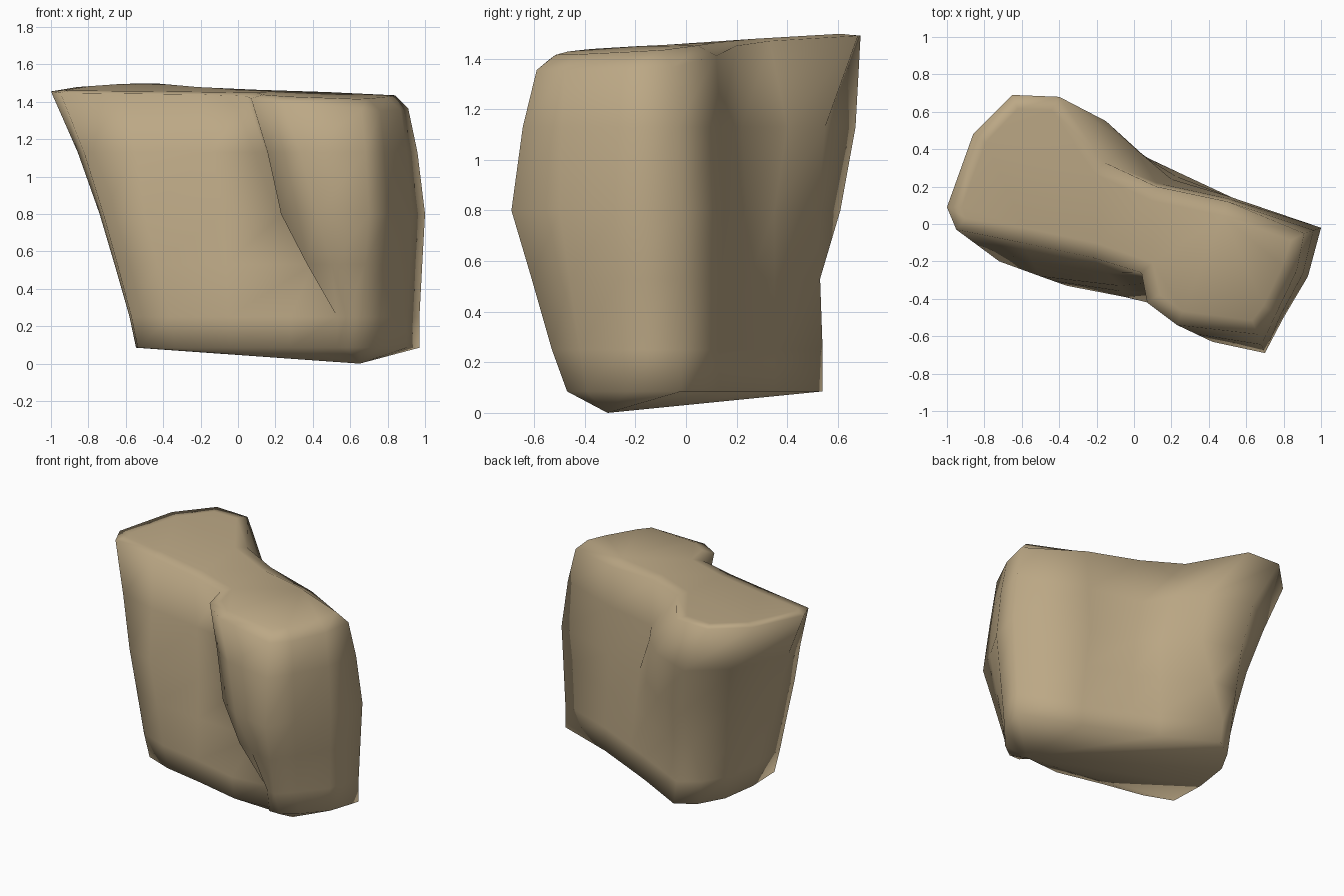
import bpy
import bmesh
from mathutils import Vector

default_cube = bpy.data.objects.get("Cube")
if default_cube:
    bpy.data.objects.remove(default_cube, do_unlink=True)


def flat_material(name, colour):
    material = bpy.data.materials.new(name)
    material.use_nodes = True
    material.diffuse_color = colour
    material.node_tree.nodes["Principled BSDF"].inputs["Base Color"].default_value = colour
    return material


def blend(first, second, amount):
    """Section lying between two other sections."""
    return [Vector(a).lerp(Vector(b), amount) for a, b in zip(first, second)]


def add_ring(bm, section, height):
    """Place a section; height is a rule giving z for each outline point."""
    return [bm.verts.new((x, y, height(x, y))) for x, y in section]


def bridge(bm, lower, upper):
    count = len(lower)
    for i in range(count):
        j = (i + 1) % count
        bm.faces.new((lower[i], lower[j], upper[j], upper[i]))


# Cross-sections, running from the narrow side along the front, then the back
foot = [(-.58, .02), (-.57, -.25), (-.36, -.33), (-.05, -.39), (.28, -.47), (.53, -.45),
        (.58, -.5), (.66, -.53), (.76, -.42), (.9, -.25), (.97, -.02), (.55, .13),
        (.25, .27), (.08, .35), (-.3, .54), (-.44, .45), (-.54, .28)]
waist = [(-.74, .04), (-.72, -.2), (-.5, -.28), (-.08, -.33), (.24, -.35), (.23, -.5),
         (.42, -.63), (.7, -.69), (.8, -.5), (.93, -.28), (1, -.02), (.5, .15),
         (.2, .24), (.07, .35), (-.14, .52), (-.4, .61), (-.62, .4)]
crown = [(-1, .09), (-.95, -.03), (-.6, -.1), (-.22, -.18), (.04, -.26), (.07, -.42),
         (.23, -.54), (.66, -.59), (.76, -.48), (.87, -.25), (.91, -.05), (.5, .12),
         (.12, .2), (-.16, .33), (-.4, .68), (-.65, .69), (-.86, .48)]

# The underside tucks in a little along the front
base = [(x * (.94 if x < 0 else 1), max(y, -.5) * (.94 if y < 0 else 1)) for x, y in foot]

# A slanting groove runs under the front bulge
hip = blend(foot, waist, .5)
hip[4] = Vector((.4, -.38))
hip[5] = Vector((.37, -.51))

# The back lobe overhangs the wall beside it
shoulder = blend(waist, crown, .45)
for i, point in ((-5, (.12, .22)), (-4, (.01, .4)), (-3, (-.15, .55)), (-2, (-.45, .67))):
    shoulder[i] = Vector(point)


def rim_height(x, y):
    return 1.45 + .06 * y - .09 * max(x, 0)


# Boulder body lofted through the sections
bm = bmesh.new()
rings = [
    add_ring(bm, base, lambda x, y: .085),
    add_ring(bm, foot, lambda x, y: .25),
    add_ring(bm, hip, lambda x, y: .53),
    add_ring(bm, waist, lambda x, y: .8),
    add_ring(bm, shoulder, lambda x, y: 1.13),
    add_ring(bm, crown, rim_height),
]
for lower, upper in zip(rings, rings[1:]):
    bridge(bm, lower, upper)

# Underside fans down to the lowest point
keel = bm.verts.new((.65, -.31, 0))
for i, vert in enumerate(rings[0]):
    bm.faces.new((rings[0][(i + 1) % len(rings[0])], vert, keel))

# Top with a worn rim, rising more above the wide right lobe
top = bm.faces.new(rings[-1])
bm.normal_update()
bmesh.ops.inset_region(bm, faces=[top], thickness=.08, use_even_offset=False)
for vert in top.verts:
    vert.co.z += .01 + .07 * max(vert.co.x, 0)
bmesh.ops.triangulate(bm, faces=[top])
bmesh.ops.recalc_face_normals(bm, faces=bm.faces[:])

mesh = bpy.data.meshes.new("boulder")
bm.to_mesh(mesh)
bm.free()
boulder = bpy.data.objects.new("boulder", mesh)
bpy.context.collection.objects.link(boulder)
mesh.materials.append(flat_material("sandstone", (.5, .39, .235, 1)))

# Worn stone is shaded softly all over
bpy.context.view_layer.objects.active = boulder
boulder.select_set(True)
bpy.ops.object.shade_smooth()
